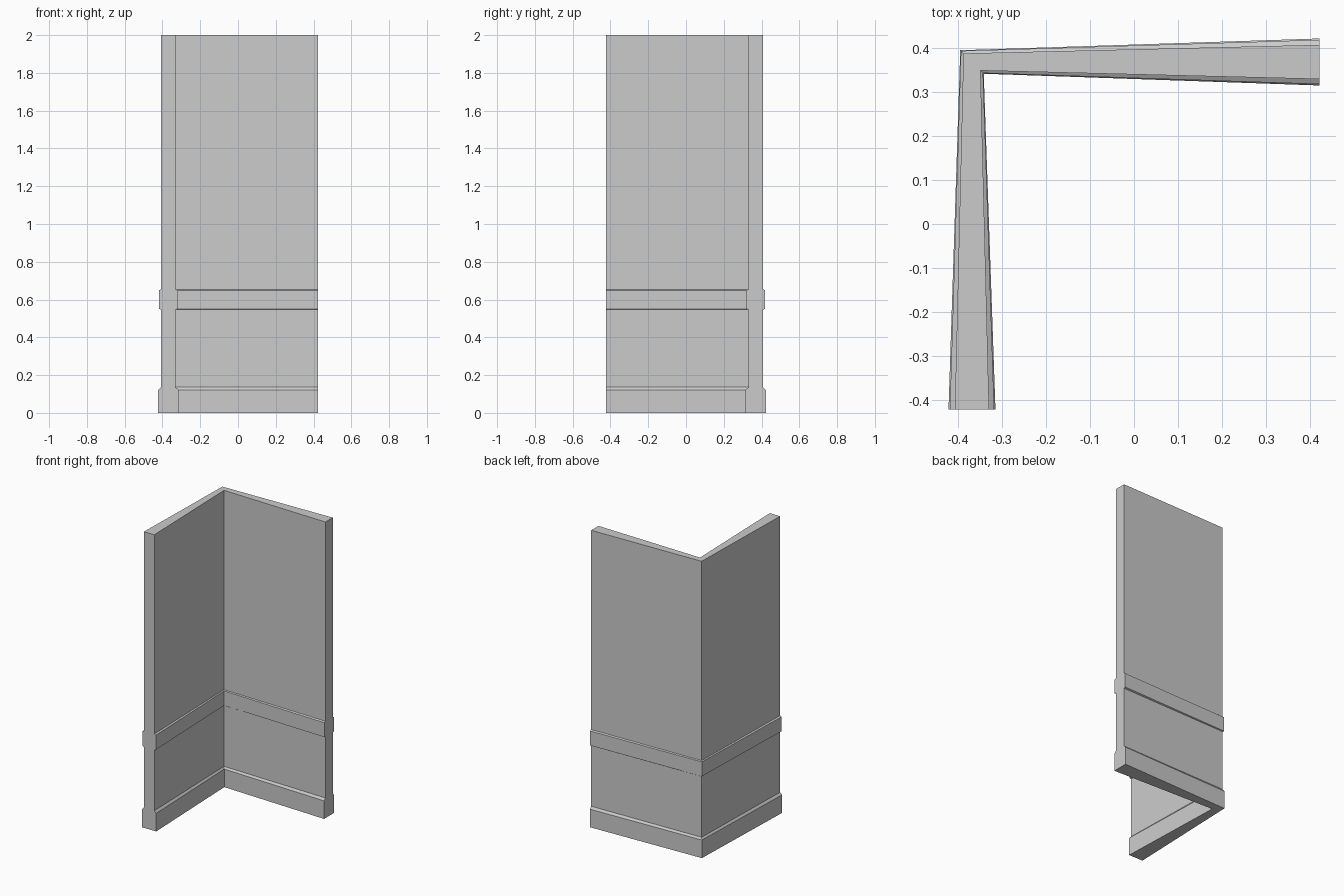
import bpy, bmesh

if "Cube" in bpy.data.objects:
    bpy.data.objects.remove(bpy.data.objects["Cube"])

C = 0.369      # centre line of each wing
END = 0.4225   # open ends of the wings
TAPER = 0.5    # thickness scale at the corner

# half profile (half thickness, height): skirting, wall, chair rail, wall
half = [(0.0535, 0.0), (0.0535, 0.122), (0.039, 0.136),
        (0.039, 0.547), (0.0505, 0.551), (0.0505, 0.649),
        (0.039, 0.654), (0.039, 2.0)]
profile = half + [(-h, z) for h, z in reversed(half)]

# cross-section stations: front end, mitred corner, right end
stations = [
    lambda h, z: (-C - h, -END, z),
    lambda h, z: (-C - h * TAPER, C + h * TAPER, z),
    lambda h, z: (END, C + h, z),
]

# sweep the section through the stations and cap both ends
bm = bmesh.new()
rings = [[bm.verts.new(place(h, z)) for h, z in profile] for place in stations]
n = len(profile)
for a, b in zip(rings, rings[1:]):
    for i in range(n):
        j = (i + 1) % n
        bm.faces.new((a[i], a[j], b[j], b[i]))
bm.faces.new(rings[0])
bm.faces.new(rings[-1])
bmesh.ops.recalc_face_normals(bm, faces=bm.faces)

mesh = bpy.data.meshes.new("corner_wall")
bm.to_mesh(mesh)
bm.free()
bpy.context.collection.objects.link(bpy.data.objects.new("corner_wall", mesh))
